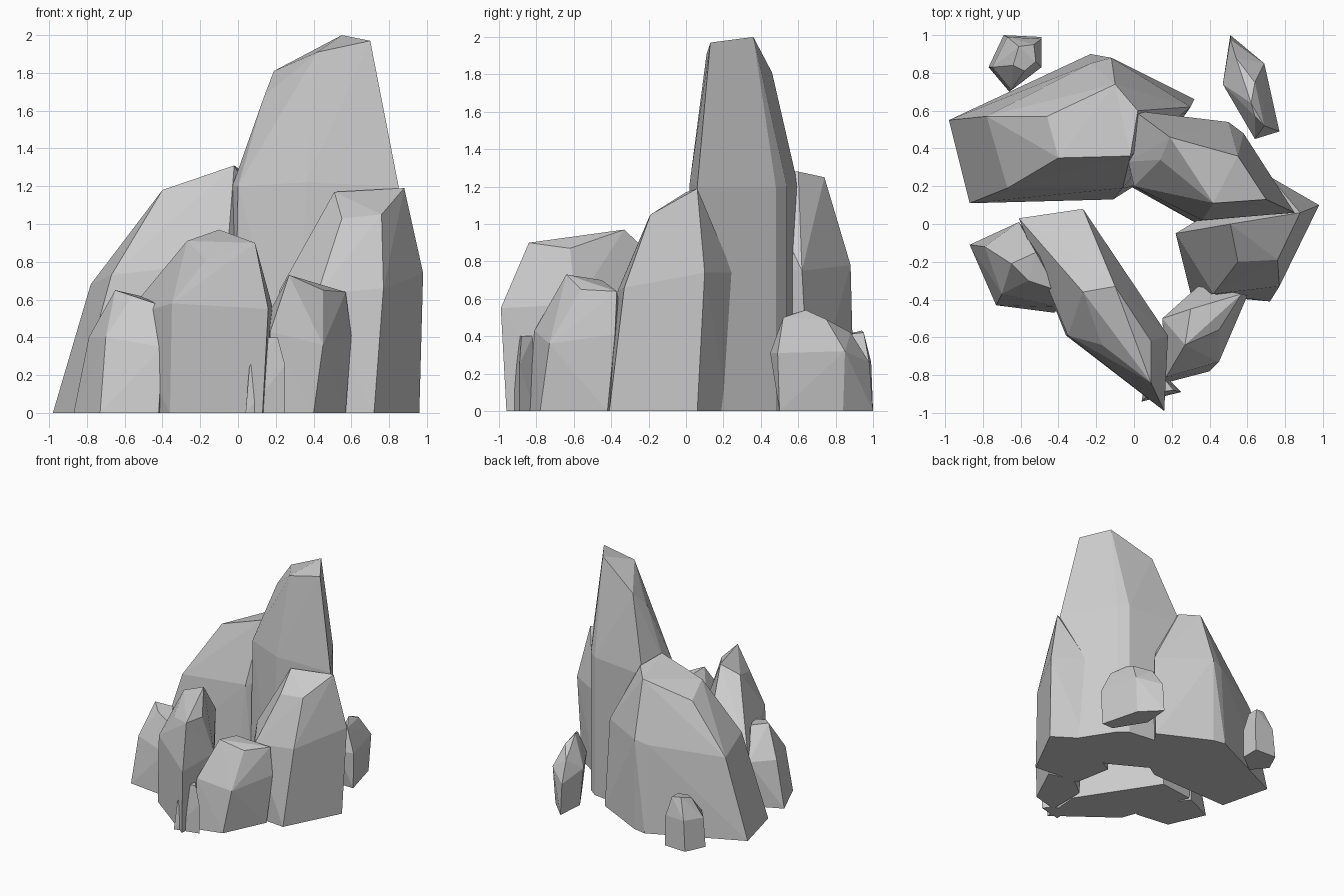
import bpy, bmesh


def rock(name, base, shoulder, crown):
    """Faceted boulder: hull around a ground outline, a shoulder ring and a crown."""
    bm = bmesh.new()
    for p in [(x, y, 0) for x, y in base] + shoulder + crown:
        bm.verts.new(p)
    res = bmesh.ops.convex_hull(bm, input=bm.verts[:])
    inner = {g for g in res["geom_interior"] + res["geom_unused"]
             if isinstance(g, bmesh.types.BMVert)}
    bmesh.ops.delete(bm, geom=list(inner), context='VERTS')
    bmesh.ops.dissolve_limit(bm, angle_limit=0.04, verts=bm.verts[:], edges=bm.edges[:])
    bmesh.ops.recalc_face_normals(bm, faces=bm.faces[:])
    mesh = bpy.data.meshes.new(name)
    bm.to_mesh(mesh)
    bm.free()
    bpy.context.collection.objects.link(bpy.data.objects.new(name, mesh))


# Broad slab at the back left
rock("back_slab",
     [(-.98, .55), (-.87, .11), (-.11, .13), (0, .2), (.32, .66), (-.12, .88), (-.23, .9)],
     [(-.78, .57, .68), (-.67, .19, .73), (-.06, .19, .8), (.3, .62, .75), (-.12, .88, .78),
      (-.23, .85, .75)],
     [(-.4, .35, 1.18), (-.02, .36, 1.31), (-.46, .57, 1.09), (-.1, .74, 1.25), (.02, .6, 1.28)])

# Tall spire
rock("spire",
     [(.85, .06), (.58, .48), (.5, .54), (0, .6), (-.03, .33), (-.02, .2), (.32, .01)],
     [(.85, .06, 1.2), (.58, .48, 1.2), (.5, .54, 1.2), (0, .6, 1.2), (-.03, .33, 1.2),
      (.0, .2, 1.2), (.36, .02, 1.22)],
     [(.42, .11, 1.91), (.7, .13, 1.97), (.55, .36, 2.0), (.33, .42, 1.86),
      (.19, .46, 1.81), (.14, .34, 1.68)])

# Upright boulder on the right
rock("right_boulder",
     [(.96, .06), (.72, .22), (.72, -.41), (.3, -.37), (.24, -.05)],
     [(.98, .1, .74), (.72, .25, .74), (.77, -.33, .66), (.42, -.37, .63), (.22, -.05, .65)],
     [(.88, .06, 1.19), (.51, 0, 1.17), (.55, -.2, 1.03), (.76, -.19, 1.05)])

# Low boulder at the front right
rock("front_right_boulder",
     [(.57, -.42), (.4, -.78), (.17, -.84), (.17, -.5), (.35, -.36)],
     [(.6, -.38, .41), (.45, -.73, .36), (.17, -.81, .43), (.15, -.5, .5), (.34, -.33, .45)],
     [(.3, -.45, .7), (.27, -.64, .73), (.45, -.56, .65), (.57, -.37, .64)])

# Diagonal ridge at the front
rock("front_ridge",
     [(.13, -.96), (.16, -.6), (-.27, .06), (-.58, .02), (-.36, -.59)],
     [(.16, -.99, .55), (.18, -.59, .57), (-.27, .08, .58), (-.61, .03, .5), (-.4, -.35, .62),
      (-.35, -.59, .58)],
     [(-.27, -.36, .91), (-.1, -.33, .97), (-.17, -.64, .81), (.09, -.62, .87), (.09, -.84, .9)])

# Boulder at the front left
rock("front_left_boulder",
     [(-.87, -.11), (-.73, -.43), (-.42, -.47), (-.39, -.3), (-.61, .01)],
     [(-.79, -.12, .4), (-.7, -.37, .4), (-.4, -.44, .35), (-.39, -.28, .4), (-.61, .01, .38)],
     [(-.65, -.21, .65), (-.52, -.15, .62), (-.56, -.3, .62), (-.41, -.35, .57)])

# Small loose stones
rock("back_right_stone",
     [(.51, 1), (.67, .84), (.76, .5), (.65, .5), (.49, .76)],
     [(.51, .98, .26), (.69, .85, .32), (.77, .49, .31), (.64, .45, .31), (.47, .74, .32)],
     [(.64, .57, .52), (.69, .52, .5), (.62, .64, .54), (.64, .75, .49), (.54, .88, .42)])
rock("back_left_stone",
     [(-.69, 1), (-.49, .99), (-.49, .83), (-.66, .7), (-.77, .83)],
     [(-.67, .99, .26), (-.49, .98, .26), (-.49, .83, .26), (-.65, .71, .24), (-.75, .83, .25)],
     [(-.64, .84, .4), (-.61, .94, .43), (-.53, .95, .42), (-.52, .86, .41), (-.58, .81, .4)])
rock("front_pebble",
     [(.04, -.94), (.12, -.92), (.25, -.89), (.17, -.81), (.06, -.82)],
     [(.06, -.92, .24), (.25, -.89, .25), (.17, -.82, .25), (.06, -.82, .25)],
     [(.13, -.89, .4), (.21, -.88, .4), (.16, -.82, .4)])
